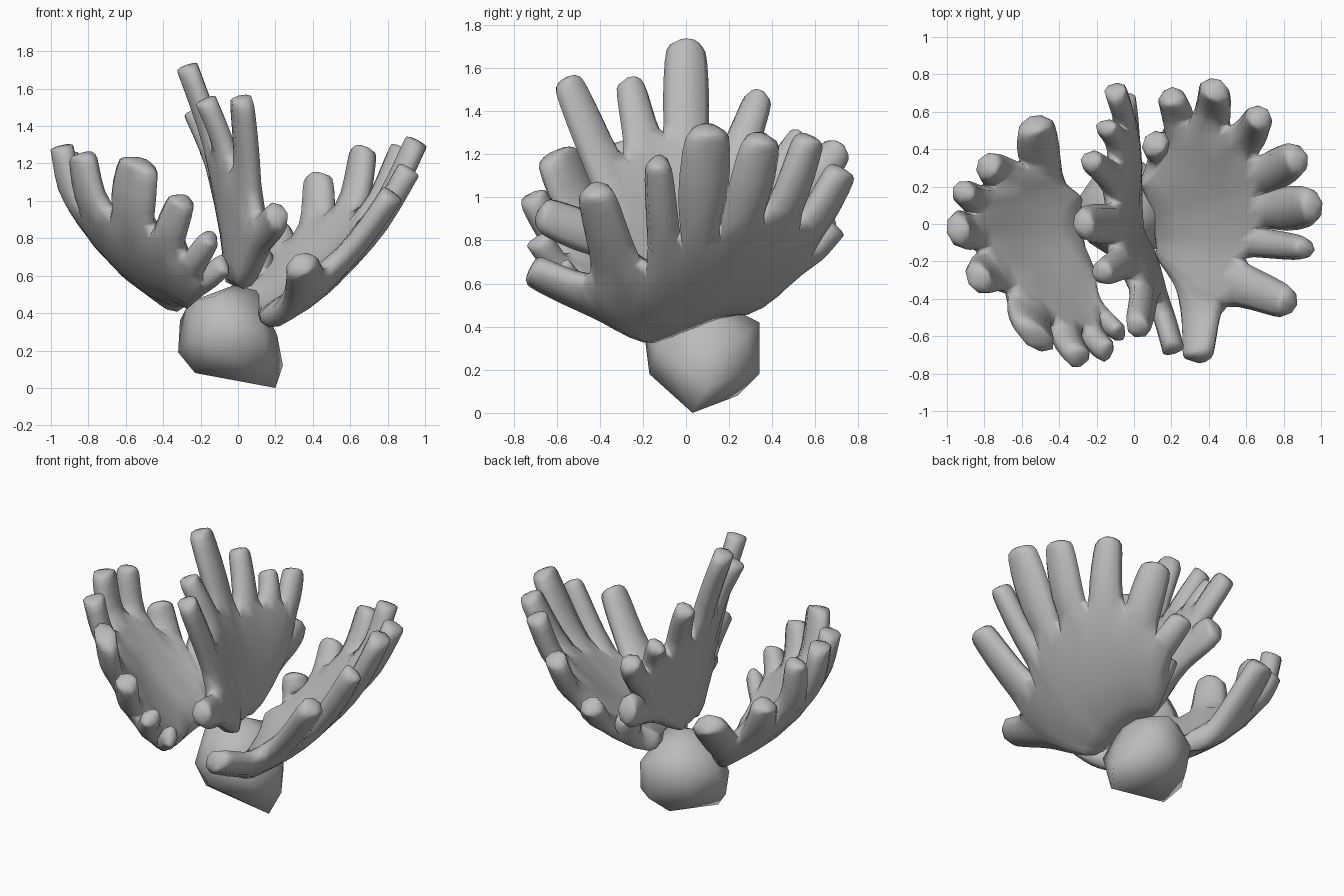
import bpy, bmesh, math
from mathutils import Vector

cube = bpy.data.objects.get("Cube")
if cube:
    bpy.data.objects.remove(cube, do_unlink=True)

stone = bpy.data.materials.new("coral grey")
stone.use_nodes = True
stone.diffuse_color = (0.5, 0.5, 0.5, 1)
stone.node_tree.nodes["Principled BSDF"].inputs["Base Color"].default_value = (0.5, 0.5, 0.5, 1)


def add_object(name, bm, angle):
    bmesh.ops.recalc_face_normals(bm, faces=bm.faces[:])
    mesh = bpy.data.meshes.new(name)
    bm.to_mesh(mesh)
    bm.free()
    mesh.materials.append(stone)
    obj = bpy.data.objects.new(name, mesh)
    bpy.context.scene.collection.objects.link(obj)
    bpy.ops.object.select_all(action='DESELECT')
    obj.select_set(True)
    bpy.context.view_layer.objects.active = obj
    bpy.ops.object.shade_smooth_by_angle(angle=math.radians(angle))
    return obj


def make_fan(name, root_a, root_b, sag, thickness, start, fingers):
    """Curved palm whose rim splits into fingers.
    Each finger is (x, y, z, half width, reach of the valley after it)."""
    a, b, sag = Vector(root_a), Vector(root_b), Vector(sag)
    n = len(fingers)
    tips = [Vector(f[:3]) for f in fingers]
    widths = [f[3] for f in fingers]
    reach = [start] + [f[4] for f in fingers]
    roots = [a.lerp(b, i / n) for i in range(n + 1)]

    # valleys between neighbouring fingers; the palm bulges most in its middle
    targets = [tips[0]] + [(p + q) / 2 for p, q in zip(tips, tips[1:])] + [tips[-1]]
    bulge = [sag * (0.3 + 0.7 * math.sin(math.pi * i / n)) for i in range(n + 1)]
    rim = [r.lerp(t, k) + s for r, t, k, s in zip(roots, targets, reach, bulge)]

    bm = bmesh.new()
    rows = [[bm.verts.new(p) for p in roots],
            [bm.verts.new(r.lerp(v, 0.5) + s * 0.6) for r, v, s in zip(roots, rim, bulge)],
            [bm.verts.new(v) for v in rim]]
    for low, high in zip(rows, rows[1:]):
        for i in range(n):
            bm.faces.new((low[i], low[i + 1], high[i + 1], high[i]))

    # fingers grow from the rim and end in blunt tips
    for i, tip in enumerate(tips):
        base = (rim[i] + rim[i + 1]) / 2
        axis = (tip - base).normalized()
        side = rim[i + 1] - rim[i]
        side = (side - axis * side.dot(axis)).normalized()
        left, right = rows[2][i], rows[2][i + 1]
        for t, spread in ((0.4, 1.25), (0.9, 1.1), (1.0, 0.95)):
            c = base.lerp(tip, t) + bulge[i] * 0.5 * (1 - t)
            l = bm.verts.new(c - side * widths[i] * spread)
            r = bm.verts.new(c + side * widths[i] * spread)
            bm.faces.new((left, right, r, l))
            left, right = l, r
        peak = bm.verts.new(tip + axis * 0.03)
        bm.faces.new((left, right, peak))

    obj = add_object(name, bm, 50)
    solid = obj.modifiers.new("thickness", 'SOLIDIFY')
    solid.thickness = thickness
    solid.offset = 0
    soft = obj.modifiers.new("rounding", 'SUBSURF')
    soft.levels = soft.render_levels = 1
    # rounding goes before the smooth-by-angle step when that is a modifier
    if obj.modifiers[0].type == 'NODES':
        obj.modifiers.move(0, len(obj.modifiers) - 1)


# Left fan, from its front finger to its back finger
make_fan("left_fan", (0.12, -0.15, 0.34), (0.03, 0.23, 0.51), (0.07, 0, -0.13), 0.14, 0.4, [
    (0.34, -0.71, 0.66, 0.1, 0.72),
    (0.82, -0.42, 1.03, 0.095, 0.5),
    (0.91, -0.13, 1.16, 0.068, 0.63),
    (0.95, 0.1, 1.31, 0.112, 0.6),
    (0.87, 0.35, 1.27, 0.1, 0.73),
    (0.67, 0.57, 1.27, 0.085, 0.76),
    (0.43, 0.72, 1.12, 0.095, 0.77),
    (0.2, 0.68, 0.86, 0.08, 0.76),
    (0.11, 0.43, 0.72, 0.08, 0.5)])

# Right fan, from its back finger to its front finger
make_fan("right_fan", (-0.28, 0.13, 0.43), (-0.24, -0.24, 0.46), (-0.08, 0, -0.12), 0.14, 0.3, [
    (-0.53, 0.53, 0.88, 0.11, 0.72),
    (-0.78, 0.31, 0.99, 0.085, 0.8),
    (-0.91, 0.17, 1.24, 0.07, 0.82),
    (-0.94, -0.03, 1.28, 0.1, 0.76),
    (-0.83, -0.29, 1.24, 0.1, 0.76),
    (-0.53, -0.6, 1.2, 0.145, 0.77),
    (-0.3, -0.71, 1.0, 0.085, 0.79),
    (-0.15, -0.68, 0.8, 0.06, 0.8),
    (-0.08, -0.58, 0.66, 0.05, 0.5)])

# Tall upright fan, from its back finger to its front finger
make_fan("middle_fan", (-0.03, 0.1, 0.54), (0.03, -0.1, 0.52), (0.05, 0, -0.03), 0.13, 0.5, [
    (-0.05, 0.67, 0.9, 0.1, 0.82),
    (-0.1, 0.71, 1.23, 0.075, 0.84),
    (-0.15, 0.52, 1.28, 0.055, 0.77),
    (-0.23, 0.34, 1.47, 0.07, 0.6),
    (-0.27, 0.0, 1.71, 0.1, 0.72),
    (-0.17, -0.26, 1.53, 0.075, 0.66),
    (0.02, -0.55, 1.54, 0.085, 0.58),
    (0.21, -0.67, 0.92, 0.09, 0.5)])

# Rounded rock that carries the fans
rock = bmesh.new()
for p in [(0.2, 0.03, 0), (0.24, 0.1, 0.12), (0.21, 0.1, 0.28), (-0.23, 0.0, 0.08),
          (-0.05, 0.24, 0.08), (-0.32, 0.05, 0.19), (-0.31, 0.12, 0.36), (-0.26, 0.05, 0.46),
          (-0.08, -0.17, 0.18), (-0.1, -0.19, 0.34), (0.13, -0.13, 0.3), (-0.12, -0.1, 0.49),
          (-0.02, 0.08, 0.55), (0.1, 0.05, 0.52), (0.03, 0.34, 0.18), (0.02, 0.34, 0.42),
          (-0.2, 0.28, 0.32), (0.14, 0.27, 0.36), (-0.2, 0.24, 0.18), (0.15, 0.25, 0.18),
          (-0.14, 0.24, 0.46), (-0.24, -0.1, 0.26)]:
    rock.verts.new(p)
bmesh.ops.convex_hull(rock, input=rock.verts[:])
add_object("base_rock", rock, 75)
